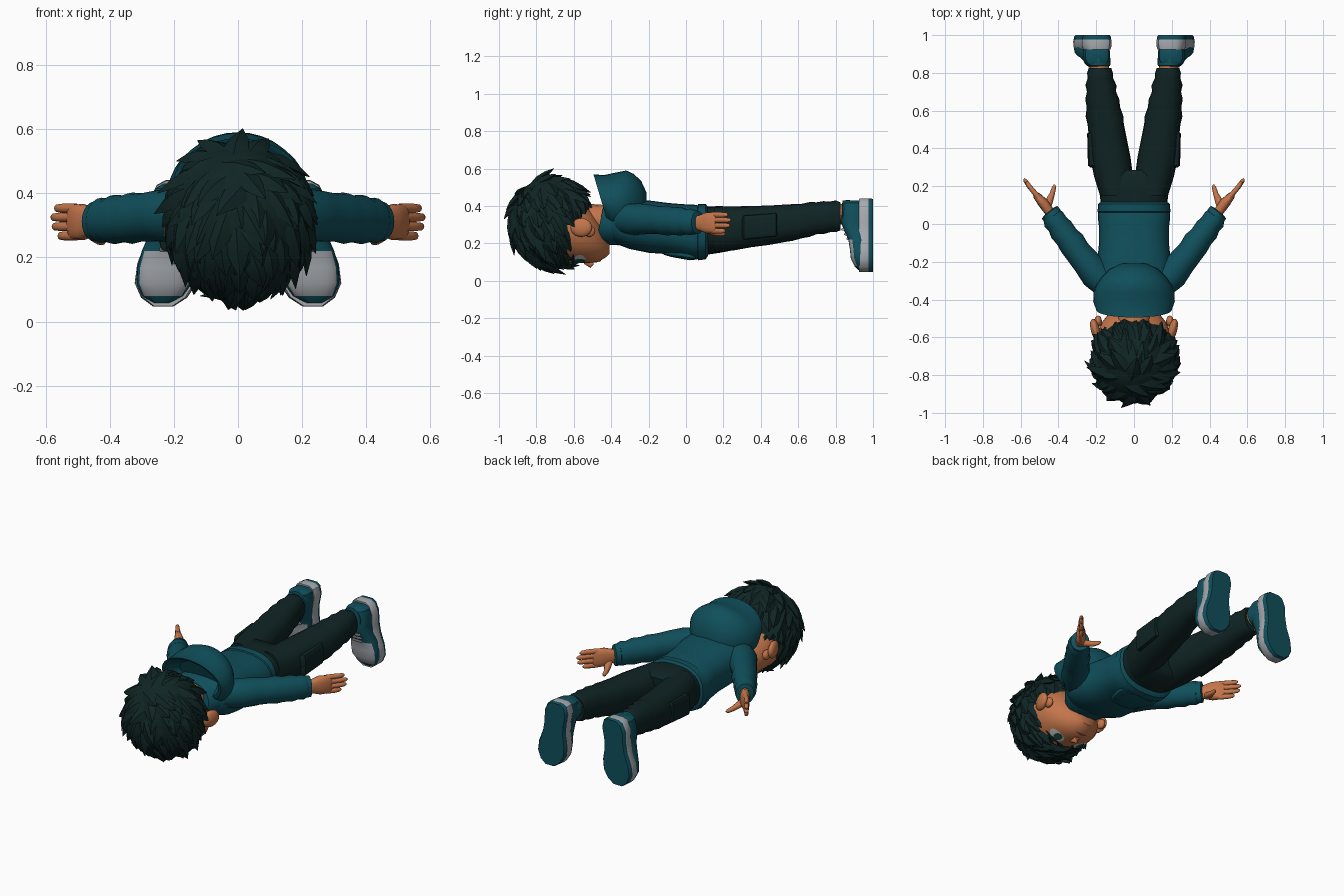
import bpy, bmesh, math, random
from mathutils import Vector
from mathutils.bvhtree import BVHTree

random.seed(4)


def material(name, rgb):
    m = bpy.data.materials.new(name)
    m.diffuse_color = (*rgb, 1)
    return m


HAIR = material("dark_green_hair", (0.005, 0.019, 0.018))
CLOTH = material("teal_cloth", (0.005, 0.078, 0.105))
TROUSER = material("dark_trousers", (0.005, 0.017, 0.017))
SKIN = material("tan_skin", (0.55, 0.18, 0.07))
GREY = material("light_grey", (0.38, 0.40, 0.43))
WHITE = material("eye_white", (0.6, 0.62, 0.62))
IRIS = material("iris_green", (0.01, 0.08, 0.06))
MOUTH = material("mouth_brown", (0.16, 0.04, 0.02))


def finish(bm, name, mats, angle=40):
    bmesh.ops.recalc_face_normals(bm, faces=bm.faces)
    me = bpy.data.meshes.new(name)
    bm.to_mesh(me)
    bm.free()
    for m in mats:
        me.materials.append(m)
    ob = bpy.data.objects.new(name, me)
    bpy.context.collection.objects.link(ob)
    bpy.ops.object.select_all(action='DESELECT')
    ob.select_set(True)
    bpy.context.view_layer.objects.active = ob
    bpy.ops.object.shade_smooth_by_angle(angle=math.radians(angle))
    return ob


def loft(name, mats, rings, axis=(0, 1, 0), n=20, power=2.0, side=1, rule=None, angle=40):
    """rings: (x, y, z, half width, half height, lean); sections stand across the axis."""
    bm = bmesh.new()
    t = Vector(axis).normalized()
    up0 = Vector((0, 1, 0)) if abs(t.z) > 0.9 else Vector((0, 0, 1))
    u = t.cross(up0).normalized()
    v = u.cross(t).normalized()
    loops = []
    for r in rings:
        lean = r[5] if len(r) > 5 else 0
        loop = []
        for i in range(n):
            a = 2 * math.pi * i / n
            c, s = math.cos(a), math.sin(a)
            c = math.copysign(abs(c) ** (2 / power), c)
            s = math.copysign(abs(s) ** (2 / power), s)
            p = Vector(r[:3]) + u * c * r[3] + v * s * r[4] + t * lean * s
            loop.append(bm.verts.new((p.x * side, p.y, p.z)))
        loops.append(loop)
    for a, b in zip(loops, loops[1:]):
        for i in range(n):
            bm.faces.new((a[i], a[(i + 1) % n], b[(i + 1) % n], b[i]))
    bm.faces.new(loops[0])
    bm.faces.new(loops[-1])
    bmesh.ops.recalc_face_normals(bm, faces=bm.faces)
    if rule:
        for f in bm.faces:
            f.material_index = rule(f)
    return finish(bm, name, mats, angle)


def ellipsoid(name, mat, c, r, turn=0.0):
    bm = bmesh.new()
    bmesh.ops.create_uvsphere(bm, u_segments=16, v_segments=10, radius=1)
    for w in bm.verts:
        x, y, z = w.co.x * r[0], w.co.y * r[1], w.co.z * r[2]
        w.co = (c[0] + x * math.cos(turn) - y * math.sin(turn),
                c[1] + x * math.sin(turn) + y * math.cos(turn), c[2] + z)
    return finish(bm, name, [mat], 60)


# Head, nose, neck
head = loft("head", [SKIN], [
    (0, -.88, .30, .08, .08), (0, -.80, .30, .16, .16), (0, -.72, .29, .195, .19),
    (0, -.63, .28, .20, .185), (0, -.57, .265, .19, .17), (0, -.52, .245, .17, .15),
    (0, -.47, .215, .13, .115), (0, -.43, .19, .08, .065), (0, -.41, .175, .04, .03)], n=32)
loft("nose", [SKIN], [(0, -.545, .10, .008, .01), (0, -.51, .09, .016, .022), (0, -.495, .10, .015, .015)], n=10)
loft("neck", [SKIN], [(0, -.56, .33, .085, .085), (0, -.36, .32, .085, .08)])

# Painted face plates laid on the head
tree = BVHTree.FromObject(head, bpy.context.evaluated_depsgraph_get())


def face_plate(name, mat, cx, cy, rx, ry, lift):
    bm = bmesh.new()
    rows = []
    for k in (0.02, .5, 1):
        row = []
        for i in range(16):
            a = math.pi * i / 8
            x, y = cx + rx * k * math.cos(a), cy + ry * k * math.sin(a)
            hit = tree.ray_cast(Vector((x, y, -1)), Vector((0, 0, 1)))[0]
            row.append(bm.verts.new((x, y, (hit.z if hit else .2) - lift)))
        rows.append(row)
    bm.faces.new(rows[0])
    for a, b in zip(rows, rows[1:]):
        for i in range(16):
            bm.faces.new((a[i], a[(i + 1) % 16], b[(i + 1) % 16], b[i]))
    finish(bm, name, [mat])


for s in (1, -1):
    face_plate("eye_white", WHITE, s * .085, -.57, .045, .034, .003)
    face_plate("iris", IRIS, s * .08, -.568, .022, .03, .005)
    face_plate("upper_lash", HAIR, s * .09, -.603, .05, .009, .006)
    face_plate("eyebrow", HAIR, s * .085, -.635, .045, .01, .005)
    # Ears
    ellipsoid("ear", SKIN, (s * .205, -.56, .285), (.024, .06, .05), -s * .25)
    ellipsoid("ear_lobe", SKIN, (s * .19, -.515, .265), (.02, .03, .03))
face_plate("mouth", MOUTH, 0, -.46, .035, .005, .003)

# Hair cap, open over the face
HC, HR = Vector((0, -.72, .315)), Vector((.222, .222, .24))


def on_face(p):
    return p.y > -.645 and p.z < .335


bm = bmesh.new()
bmesh.ops.create_uvsphere(bm, u_segments=32, v_segments=20, radius=1)
for w in bm.verts:
    w.co = HC + w.co * HR
bmesh.ops.delete(bm, geom=[f for f in bm.faces if on_face(f.calc_center_median())], context='FACES')
finish(bm, "hair_cap", [HAIR])

# Hair locks: flattened pointed leaves flowing away from the crown
bm = bmesh.new()
crown = Vector((0, -.45, .85)).normalized()
COUNT = 230
for k in range(COUNT):
    h = 1 - 2 * (k + .5) / COUNT
    a = k * 2.39996
    d = Vector((math.sqrt(1 - h * h) * math.cos(a), math.sqrt(1 - h * h) * math.sin(a), h))
    p = HC + d * HR
    if on_face(p) or (p.y > -.56 and p.z < .42):
        continue
    nrm = Vector((d.x / HR.x, d.y / HR.y, d.z / HR.z)).normalized()
    jitter = Vector([random.uniform(-.3, .3) for _ in range(3)])
    flow = d - crown + jitter
    flow = (flow - nrm * flow.dot(nrm)).normalized()
    wide = nrm.cross(flow)
    length = random.uniform(.11, .165) * (.7 if p.y > -.62 else 1)
    lift = random.uniform(-.01, .022)
    loops = []
    for t, w, th in ((0, .03, .012), (.3, .04, .02), (.65, .028, .015), (1, .001, .001)):
        c = p + nrm * (-.012 + lift * t - .01 * t * t) + flow * length * t
        loops.append([bm.verts.new(c + o) for o in (wide * w, nrm * th, -wide * w, -nrm * th)])
    for r0, r1 in zip(loops, loops[1:]):
        for i in range(4):
            bm.faces.new((r0[i], r0[(i + 1) % 4], r1[(i + 1) % 4], r1[i]))
    bm.faces.new(loops[0])
    bm.faces.new(loops[-1])
finish(bm, "hair_locks", [HAIR], 30)

# Hoodie body, hem, collar and hood
loft("hoodie_body", [CLOTH], [
    (0, -.42, .32, .12, .09), (0, -.38, .315, .18, .115), (0, -.30, .30, .205, .13),
    (0, -.20, .29, .195, .14), (0, -.10, .28, .185, .137), (0, -.02, .27, .185, .14),
    (0, .04, .26, .192, .148), (0, .07, .26, .188, .142)], n=28, power=2.5)
loft("hoodie_hem", [CLOTH], [
    (0, .055, .26, .18, .135), (0, .065, .26, .193, .15), (0, .105, .263, .19, .148),
    (0, .118, .265, .175, .13)], n=28, power=2.5)
loft("front_pocket", [CLOTH], [
    (0, -.12, .155, .07, .015), (0, -.08, .15, .095, .022), (0, .02, .135, .125, .025),
    (0, .05, .13, .12, .015)], power=3)
loft("hood", [CLOTH], [
    (0, -.38, .44, .13, .08, -.03), (0, -.455, .44, .185, .12, -.035), (0, -.455, .435, .20, .135, -.04),
    (0, -.41, .415, .216, .15, -.03), (0, -.36, .415, .213, .165, -.01), (0, -.32, .42, .198, .17),
    (0, -.28, .42, .17, .152), (0, -.24, .415, .13, .12), (0, -.21, .40, .07, .07)], n=32)
loft("collar", [CLOTH], [
    (0, -.46, .31, .12, .10, .02), (0, -.43, .31, .145, .115, .02), (0, -.36, .31, .17, .12)], n=24)

# Trouser seat
loft("trouser_seat", [TROUSER], [
    (0, .08, .265, .175, .13), (0, .18, .275, .182, .125), (0, .26, .28, .18, .115),
    (0, .285, .285, .15, .09)], n=28, power=2.5)


# Shoe pieces share one footprint: heel at the top, toe at the bottom
def shoe_layer(name, mat, layers, side):
    half = [(.44, .035), (.425, .06), (.38, .076), (.31, .07), (.25, .074), (.18, .093), (.12, .094), (.075, .07), (.047, .03)]
    bm = bmesh.new()
    loops = []
    for y, k in layers:
        edge = [(.19 + (.44 - z) * .11 + e * w * k, .24 + (z - .24) * (.9 + .1 * k))
                for e, rows in ((1, half), (-1, half[::-1])) for z, w in rows]
        loops.append([bm.verts.new((x * side, y, z)) for x, z in edge])
    m = len(loops[0])
    for a, b in zip(loops, loops[1:]):
        for i in range(m):
            bm.faces.new((a[i], a[(i + 1) % m], b[(i + 1) % m], b[i]))
    bm.faces.new(loops[0])
    bm.faces.new(loops[-1])
    finish(bm, name, [mat])


def toe_cap(f):
    c = f.calc_center_median()
    return 1 if f.normal.y < -.55 and .075 < c.z < .205 else 0


for s in (1, -1):
    # Sleeve with folds, and cuff
    loft("sleeve", [CLOTH], [
        (.13, -.34, .33, .07, .08), (.20, -.27, .33, .082, .085), (.25, -.205, .33, .075, .08),
        (.30, -.145, .325, .07, .075), (.33, -.10, .322, .073, .08), (.355, -.07, .32, .065, .073),
        (.385, -.03, .318, .068, .077), (.405, 0, .316, .059, .068), (.425, .025, .315, .062, .071),
        (.437, .045, .314, .052, .062)], axis=(.63, .77, 0), side=s)
    loft("cuff", [CLOTH], [
        (.425, .035, .314, .045, .055), (.43, .04, .314, .055, .066), (.447, .062, .312, .052, .062),
        (.45, .066, .312, .035, .045)], axis=(.63, .77, 0), side=s)
    # Hand, fingers and thumb
    hand = (.62, .78, 0)
    loft("palm", [SKIN], [
        (.43, .04, .31, .027, .035), (.455, .075, .31, .026, .042), (.48, .11, .31, .028, .056),
        (.515, .15, .31, .02, .055), (.525, .163, .31, .012, .045)], axis=hand, n=16, power=2.5, side=s)
    for z, reach in ((.267, .06), (.296, .085), (.325, .09), (.353, .075)):
        loft("finger", [SKIN], [
            (.505, .14, z, .014, .015), (.51 + reach * .45, .145 + reach * .55, z, .013, .015),
            (.512 + reach * .7, .147 + reach * .9, z, .011, .012),
            (.513 + reach * .76, .15 + reach, z, .004, .005)], axis=hand, n=10, side=s)
    loft("thumb", [SKIN], [
        (.465, .075, .29, .02, .022), (.45, .12, .27, .021, .02), (.433, .16, .255, .014, .016),
        (.423, .195, .25, .011, .012), (.42, .208, .25, .004, .005)], axis=(-.25, 1, 0), n=10, side=s)
    # Trouser leg with folds, side pocket, ankle
    loft("trouser_leg", [TROUSER], [
        (.092, .15, .275, .088, .122), (.108, .25, .28, .103, .118), (.125, .35, .29, .107, .11),
        (.138, .45, .298, .10, .105), (.15, .53, .308, .096, .10), (.156, .57, .312, .10, .098),
        (.162, .62, .32, .088, .092), (.168, .66, .328, .09, .093), (.172, .70, .335, .077, .085),
        (.175, .735, .338, .082, .088), (.178, .77, .342, .068, .082), (.18, .80, .345, .068, .085),
        (.18, .825, .345, .06, .075)], n=20, power=2.3, side=s)
    loft("side_pocket", [TROUSER], [
        (.215, .30, .285, .018, .05), (.222, .31, .285, .022, .065), (.23, .48, .30, .018, .062),
        (.225, .49, .30, .01, .05)], n=16, power=4, side=s)
    loft("ankle", [SKIN], [(.18, .80, .355, .05, .055), (.185, .88, .36, .05, .055)], n=16, side=s)
    # Shoe: upper, collar, laces, grey midsole, teal outsole
    loft("shoe_upper", [CLOTH, GREY], [
        (.192, .895, .43, .04, .04), (.195, .895, .415, .062, .06), (.198, .895, .37, .072, .065),
        (.203, .895, .32, .068, .068), (.21, .905, .27, .068, .06), (.22, .918, .22, .08, .05),
        (.226, .922, .17, .088, .046), (.23, .926, .12, .087, .045), (.235, .935, .08, .065, .035),
        (.238, .94, .058, .03, .02)], axis=(0, 0, -1), n=24, power=2.6, side=s, rule=toe_cap)
    loft("shoe_collar", [CLOTH], [
        (.188, .835, .36, .045, .05), (.188, .838, .36, .062, .07), (.19, .87, .358, .066, .074),
        (.193, .91, .355, .06, .07)], n=20, side=s)
    loft("shoe_tongue", [CLOTH], [
        (.2, .84, .30, .035, .015), (.203, .855, .285, .045, .02), (.208, .885, .255, .045, .025)], n=12, side=s)
    for z, y in ((.275, .845), (.25, .86), (.225, .873)):
        loft("lace", [GREY], [(.175, y, z, .004, .006), (.18, y - .008, z, .008, .007),
                              (.24, y - .008, z, .008, .007), (.245, y, z, .004, .006)],
             axis=(1, 0, 0), n=8, side=s)
    shoe_layer("midsole", GREY, [(.925, .94), (.935, 1), (.965, 1.03), (.977, 1)], s)
    shoe_layer("outsole", CLOTH, [(.975, 1), (.99, .99), (1.0, .9)], s)
